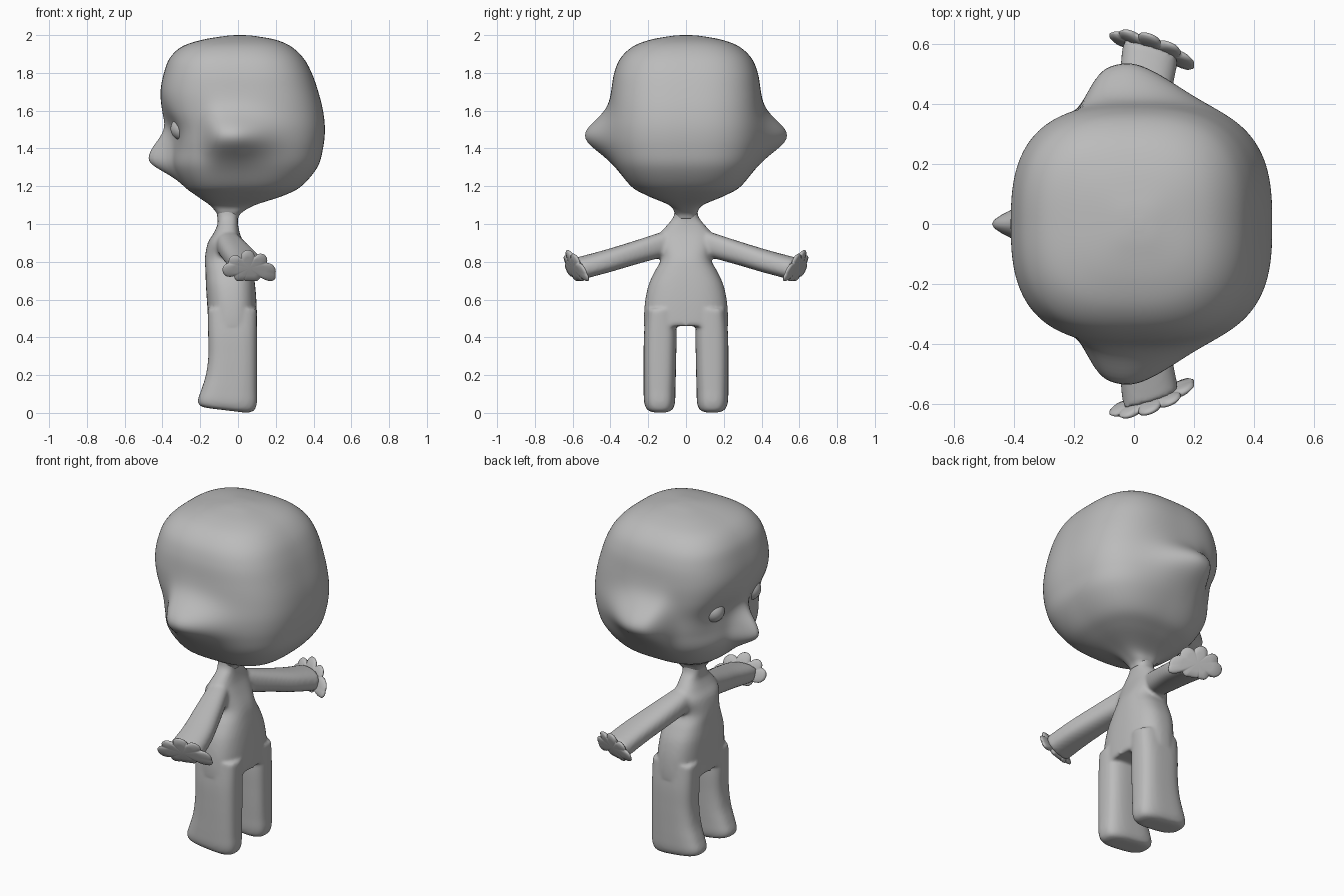
import bpy, bmesh, math
from math import sin, cos, pi, exp, copysign

if "Cube" in bpy.data.objects:
    bpy.data.objects.remove(bpy.data.objects["Cube"])

grey = bpy.data.materials.new("plain grey")
grey.diffuse_color = (0.5, 0.5, 0.5, 1)
grey.use_nodes = True
grey.node_tree.nodes["Principled BSDF"].inputs["Base Color"].default_value = grey.diffuse_color


def spline(rows, sub=5):
    """Catmull-Rom interpolation through rows of numbers."""
    out = []
    for i in range(len(rows) - 1):
        p = [rows[max(0, min(len(rows) - 1, i + k))] for k in (-1, 0, 1, 2)]
        for s in range(sub):
            t = s / sub
            out.append([0.5 * (2 * b + (c - a) * t + (2 * a - 5 * b + 4 * c - d) * t * t
                               + (3 * b - a - 3 * c + d) * t ** 3) for a, b, c, d in zip(*p)])
    return out + [list(rows[-1])]


def rounded(n, count):
    """Unit super-ellipse points."""
    for k in range(count):
        a = 2 * pi * k / count
        c, s = cos(a), sin(a)
        r = (abs(c) ** n + abs(s) ** n) ** (-1 / n)
        yield c * r, s * r


def skin(bm, rings):
    """Join rings of points into a closed tube."""
    loops = [[bm.verts.new(p) for p in ring] for ring in rings]
    n = len(loops[0])
    for a, b in zip(loops, loops[1:]):
        for i in range(n):
            j = (i + 1) % n
            bm.faces.new((a[i], a[j], b[j], b[i]))
    bm.faces.new(loops[0][::-1])
    bm.faces.new(loops[-1])


def finish(name, bm):
    bmesh.ops.recalc_face_normals(bm, faces=bm.faces)
    me = bpy.data.meshes.new(name)
    bm.to_mesh(me)
    bm.free()
    me.materials.append(grey)
    for f in me.polygons:
        f.use_smooth = True
    ob = bpy.data.objects.new(name, me)
    bpy.context.collection.objects.link(ob)
    return ob


def box_rings(rows, n=2.6, count=48):
    """Horizontal rings from rows of z, x0, x1, y0, y1, toe lift."""
    return [[((x0 + x1) / 2 + (x1 - x0) / 2 * c, (y0 + y1) / 2 + (y1 - y0) / 2 * s, z - lift * c)
             for c, s in rounded(n, count)] for z, x0, x1, y0, y1, lift in spline(rows)]


# head: z, face x, back x, half width
head_rows = [
    (1.03, -.10, .0, .05), (1.06, -.115, .02, .06), (1.10, -.15, .09, .09), (1.15, -.22, .24, .205),
    (1.20, -.28, .335, .29), (1.30, -.34, .42, .36), (1.40, -.352, .45, .39), (1.50, -.368, .46, .40),
    (1.60, -.40, .45, .40), (1.70, -.41, .425, .395), (1.80, -.392, .39, .38), (1.88, -.36, .345, .345),
    (1.94, -.295, .28, .28), (1.975, -.19, .20, .19), (1.995, -.07, .09, .08), (2.0, -.01, .03, .02)]


def head_point(c, s, z, xf, xb, yh):
    x = (xf + xb) / 2 + (xb - xf) / 2 * c
    y = yh * s
    # ear: sharp in front, long taper behind
    d = x + .04
    ear = exp(-(d / .13) ** 4) if d < 0 else exp(-(d / .15) ** 2 / 2)
    ear *= .14 * exp(-((z - 1.465) / .08) ** 2 / 2) * min(1, abs(s)) ** 4
    if c < 0:
        # nose ridge and eye sockets
        front = min(1, abs(c) * 1.2)
        sz = .09 if z > 1.345 else .06
        x -= front * .125 * exp(-((z - 1.345) / sz) ** 2 / 2) * exp(-(y / .04) ** 2 / 2)
        x += front * .028 * exp(-((z - 1.49) / .08) ** 2 / 2) * exp(-((abs(y) - .18) / .08) ** 2 / 2)
    return x, y + copysign(ear, s), z


bm = bmesh.new()
skin(bm, [[head_point(c, s, *row) for c, s in rounded(2.8, 160)] for row in spline(head_rows, 6)])
finish("head", bm)

# body: torso, legs and arms fused into one soft skin
bm = bmesh.new()
torso = [(1.10, -.115, .015, .06), (1.04, -.11, .0, .065), (1.0, -.108, .0, .095), (.95, -.13, .01, .135),
         (.90, -.16, .03, .145), (.82, -.175, .065, .13), (.75, -.172, .08, .165), (.68, -.17, .09, .197),
         (.60, -.165, .097, .215), (.52, -.16, .1, .222), (.46, -.16, .1, .222)]
skin(bm, box_rings([(z, a, b, -w, w, 0) for z, a, b, w in torso]))
leg = [(.55, -.16, .10, .06, .21, 0), (.42, -.158, .10, .05, .222, 0), (.30, -.157, .10, .052, .224, 0),
       (.20, -.17, .10, .054, .224, 0), (.12, -.195, .10, .056, .224, 0), (.06, -.212, .10, .058, .222, .008),
       (.025, -.20, .085, .068, .21, .012), (.012, -.15, .05, .09, .185, .012)]
arm = [(-.06, .04, .915, .05, .06), (-.05, .12, .893, .065, .066), (-.01, .27, .848, .078, .062),
       (.03, .42, .803, .086, .059), (.055, .575, .762, .092, .056)]
for side in (1, -1):
    skin(bm, [[(x, y * side, z) for x, y, z in ring] for ring in box_rings(leg, 3)])
    skin(bm, [[(x + hx * c, side * (y + (.02 * s - .028 * c) * (y / .575) ** 2), z + hz * s)
               for c, s in rounded(2.5, 40)] for x, y, z, hx, hz in spline(arm)])
body = finish("body", bm)
m = body.modifiers.new("fuse", 'REMESH')
m.mode = 'VOXEL'
m.voxel_size = .01
m.use_smooth_shade = True
m = body.modifiers.new("soften", 'SMOOTH')
m.factor = .5
m.iterations = 6

# hands: scalloped plates outlined by finger-tip circles (x, z, radius)
tips = [(-.045, .757, .037), (-.015, .80, .035), (.052, .825, .037), (.12, .808, .035),
        (.155, .748, .045), (.01, .725, .03), (.17, .725, .03), (.07, .75, .06)]
HX, HZ = .06, .765


def reach(a):
    best = .05
    for x, z, r in tips:
        along = (x - HX) * cos(a) + (z - HZ) * sin(a)
        across = (z - HZ) * cos(a) - (x - HX) * sin(a)
        if abs(across) < r:
            best = max(best, along + math.sqrt(r * r - across * across))
    return min(best, .067 / -sin(a)) if sin(a) < -.1 else best


outline = [(reach(2 * pi * k / 120) * cos(2 * pi * k / 120), reach(2 * pi * k / 120) * sin(2 * pi * k / 120))
           for k in range(120)]
layers = [(.05, .016), (.6, .015), (.92, .011), (1, .003), (1, -.003), (.92, -.011), (.6, -.015), (.05, -.016)]
for side, name in ((1, "left_hand"), (-1, "right_hand")):
    bm = bmesh.new()
    skin(bm, [[(HX + u * k, side * (.585 - .32 * u * k + .4 * v * k + off), HZ + v * k) for u, v in outline]
              for k, off in layers])
    finish(name, bm)

# eyes
for side, name in ((1, "left_eye"), (-1, "right_eye")):
    bm = bmesh.new()
    bmesh.ops.create_uvsphere(bm, u_segments=32, v_segments=16, radius=.062)
    bmesh.ops.translate(bm, verts=bm.verts, vec=(-.295, .17 * side, 1.505))
    finish(name, bm)
